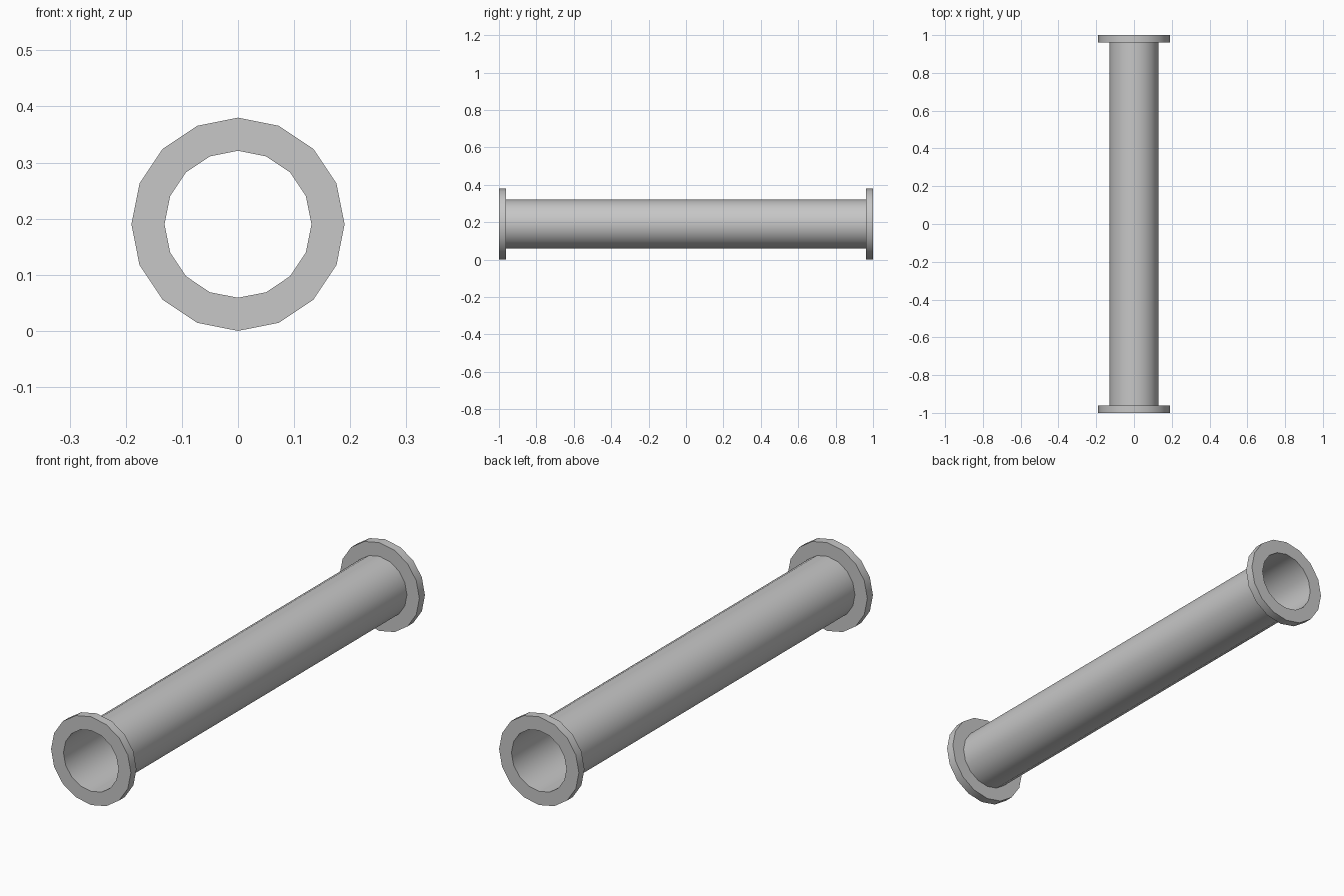
import bpy, bmesh, math

if "Cube" in bpy.data.objects:
    bpy.data.objects.remove(bpy.data.objects["Cube"])

SIDES = 16
R_OUT, R_PIPE = 0.19, 0.131
FLANGE = 0.038

metal = bpy.data.materials.new("light_grey_metal")
metal.diffuse_color = (0.57, 0.57, 0.57, 1)
metal.use_nodes = True
metal.node_tree.nodes["Principled BSDF"].inputs["Base Color"].default_value = metal.diffuse_color


def revolve(name, profile, closed):
    """Sweep (radius, y) points around the lengthwise axis."""
    bm = bmesh.new()
    rings = []
    for r, y in profile:
        angles = [2 * math.pi * i / SIDES for i in range(SIDES)]
        rings.append([bm.verts.new((r * math.sin(a), y, R_OUT + r * math.cos(a)))
                      for a in angles])
    pairs = list(zip(rings, rings[1:]))
    if closed:
        pairs.append((rings[-1], rings[0]))
    for a, b in pairs:
        for i in range(SIDES):
            j = (i + 1) % SIDES
            bm.faces.new((a[i], a[j], b[j], b[i]))
    bmesh.ops.recalc_face_normals(bm, faces=bm.faces)
    mesh = bpy.data.meshes.new(name)
    bm.to_mesh(mesh)
    bm.free()
    mesh.materials.append(metal)
    obj = bpy.data.objects.new(name, mesh)
    bpy.context.collection.objects.link(obj)
    bpy.ops.object.select_all(action='DESELECT')
    obj.select_set(True)
    bpy.context.view_layer.objects.active = obj
    bpy.ops.object.shade_smooth_by_angle(angle=math.radians(30))
    return obj


# Thin open pipe between the flanges
y_in = 1 - FLANGE
revolve("pipe", [(R_PIPE, -y_in), (R_PIPE, y_in)], False)

# Flat ring flange at each end
for name, s in (("front_flange", -1), ("back_flange", 1)):
    revolve(name, [(R_PIPE, s * y_in), (R_OUT, s * y_in),
                   (R_OUT, s), (R_PIPE, s)], True)
